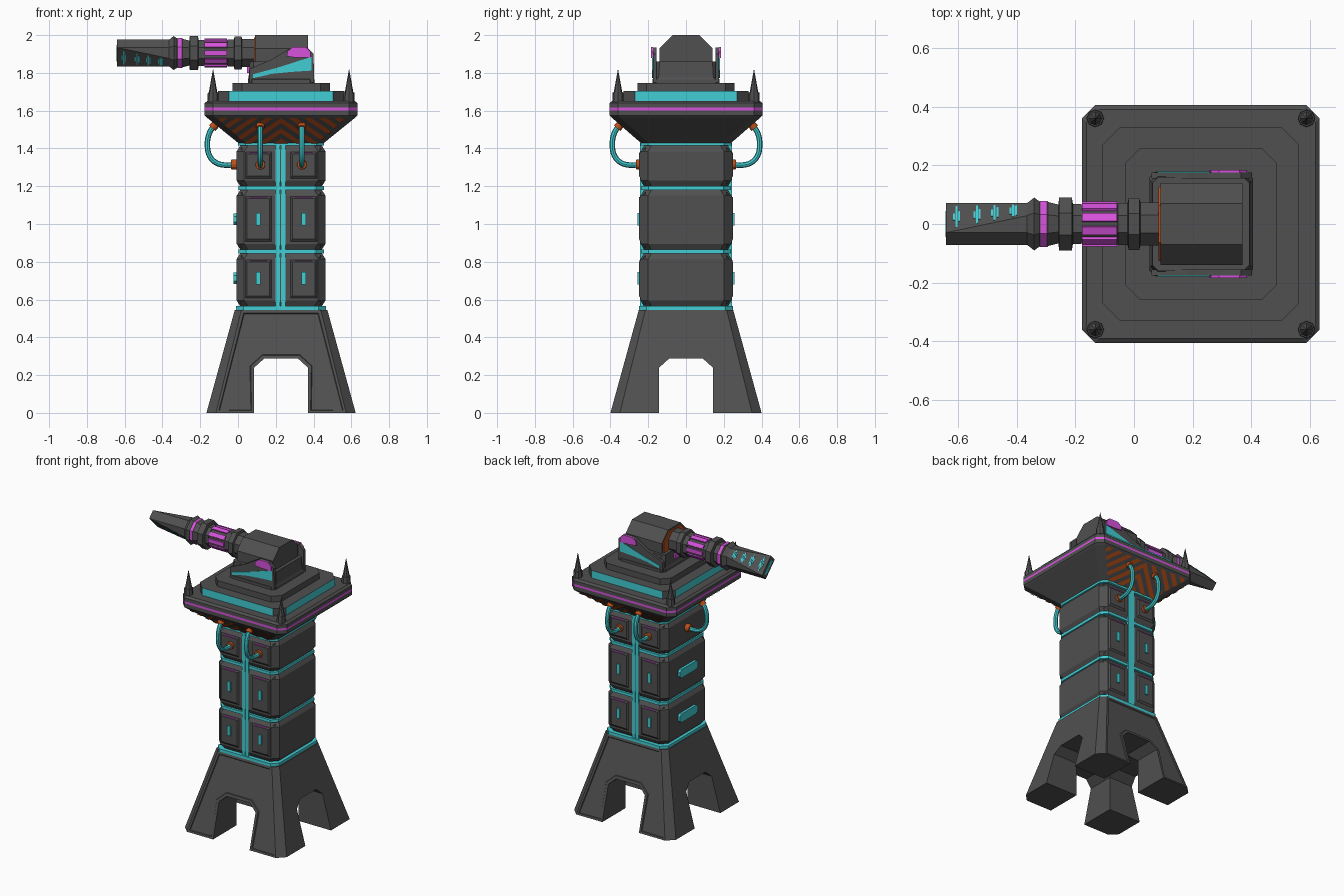
import bpy, bmesh, math
from mathutils import Vector, Matrix

if "Cube" in bpy.data.objects:
    bpy.data.objects.remove(bpy.data.objects["Cube"])

CX = 0.228   # tower axis
BZ = 1.905   # barrel axis height


def material(name, col):
    m = bpy.data.materials.new(name)
    m.diffuse_color = (*col, 1)
    m.use_nodes = True
    m.node_tree.nodes["Principled BSDF"].inputs["Base Color"].default_value = m.diffuse_color
    return m


GREY = material("dark grey", (0.08, 0.08, 0.08))
TEAL = material("teal", (0.055, 0.62, 0.66))
PINK = material("magenta", (0.68, 0.085, 0.72))
ORANGE = material("burnt orange", (0.5, 0.08, 0.01))


def finish(name, bm, *mats):
    bmesh.ops.recalc_face_normals(bm, faces=bm.faces)
    me = bpy.data.meshes.new(name)
    bm.to_mesh(me)
    bm.free()
    for m in mats:
        me.materials.append(m)
    ob = bpy.data.objects.new(name, me)
    bpy.context.collection.objects.link(ob)
    return ob


def skin(name, rings, mats, band_mats=None):
    """Join closed rings of points; band_mats gives a material slot per band."""
    bm = bmesh.new()
    vs = [[bm.verts.new(p) for p in r] for r in rings]
    n = len(vs[0])
    for k in range(len(vs) - 1):
        for i in range(n):
            j = (i + 1) % n
            f = bm.faces.new((vs[k][i], vs[k][j], vs[k + 1][j], vs[k + 1][i]))
            f.material_index = band_mats[k] if band_mats else 0
    bm.faces.new(vs[0])
    bm.faces.new(vs[-1])
    return finish(name, bm, *mats)


def octa(z, hx, hy, c):
    """Rectangle with cut corners around the tower axis."""
    q = [(hx, -hy + c), (hx, hy - c), (hx - c, hy), (-hx + c, hy),
         (-hx, hy - c), (-hx, -hy + c), (-hx + c, -hy), (hx - c, -hy)]
    return [(CX + x, y, z) for x, y in q]


def tier(name, rings, mat=GREY):
    return skin(name, [octa(*r) for r in rings], [mat])


def prism(name, prof, axis, a, b, mat):
    """Extrude a 2D profile along x (profile y,z) or y (profile x,z)."""
    at = (lambda p, t: (t, p[0], p[1])) if axis == 'x' else (lambda p, t: (p[0], t, p[1]))
    return skin(name, [[at(p, a) for p in prof], [at(p, b) for p in prof]], [mat])


def hull(name, pts, mat):
    bm = bmesh.new()
    for p in pts:
        bm.verts.new(p)
    bmesh.ops.convex_hull(bm, input=bm.verts)
    bmesh.ops.dissolve_limit(bm, angle_limit=0.02, verts=bm.verts, edges=bm.edges)
    return finish(name, bm, mat)


def box(name, lo, hi, mat):
    return hull(name, [(x, y, z) for x in (lo[0], hi[0]) for y in (lo[1], hi[1]) for z in (lo[2], hi[2])], mat)


def cyl(name, a, b, r1, r2, mat, n=12):
    a, b = Vector(a), Vector(b)
    d = b - a
    bm = bmesh.new()
    M = Matrix.Translation((a + b) / 2) @ d.to_track_quat('Z', 'Y').to_matrix().to_4x4()
    bmesh.ops.create_cone(bm, cap_ends=True, segments=n, radius1=r1, radius2=r2, depth=d.length, matrix=M)
    return finish(name, bm, mat)


# Splayed base with crossed archways and recessed front/back panels
base = tier("leg_base", [(0, 0.395, 0.4, 0.05), (0.545, 0.245, 0.25, 0.035)])
arch = [(-0.142, -0.1), (-0.142, 0.24), (-0.09, 0.287), (0.09, 0.287), (0.142, 0.24), (0.142, -0.1)]
cutters = [prism("arch_cutter_x", arch, 'x', -1, 1.5, GREY),
           prism("arch_cutter_y", [(x + CX, z) for x, z in arch], 'y', -1, 1, GREY)]
bpy.context.view_layer.objects.active = base
for c in cutters:
    c.hide_render = True
    mod = base.modifiers.new("arch", 'BOOLEAN')
    mod.object, mod.solver = c, 'EXACT'
    bpy.ops.object.modifier_apply(modifier=mod.name)
    bpy.data.objects.remove(c)
bm = bmesh.new()
bm.from_mesh(base.data)
panels = [f for f in bm.faces if abs(f.normal.y) > 0.9 and f.normal.z > 0.1]
bmesh.ops.inset_region(bm, faces=panels, thickness=0.02, depth=0)
bmesh.ops.inset_region(bm, faces=panels, thickness=0.005, depth=-0.006)
bm.to_mesh(base.data)
bm.free()

# Shaft: three bevelled blocks, pillow panels, slots and side lamps
for k, (z0, z1) in enumerate([(0.56, 0.85), (0.86, 1.185), (1.195, 1.42)]):
    tier(f"shaft_block_{k}", [(z0, 0.213, 0.22, 0.04), (z0 + 0.035, 0.235, 0.24, 0.04),
                              (z1 - 0.035, 0.235, 0.24, 0.04), (z1, 0.213, 0.22, 0.04)])
    for s in (-1, 1):
        for t in (-1, 1):
            x = CX + 0.12 * t
            pts = [(x + a * 0.092, s * 0.215, z) for a in (-1, 1) for z in (z0 + 0.015, z1 - 0.015)]
            pts += [(x + a * 0.06, s * 0.25, z) for a in (-1, 1) for z in (z0 + 0.06, z1 - 0.05)]
            hull("pillow_panel", pts, GREY)
            if k < 2:
                zc = (0.713, 1.025)[k]
                box("panel_slot", (x - 0.012, s * 0.245, zc - 0.034), (x + 0.012, s * 0.258, zc + 0.034), TEAL)
            box("panel_dash", (x - 0.045, s * 0.24, z1 - 0.047), (x + 0.045, s * 0.25, z1 - 0.042), PINK)
    if k < 2:
        pill = [(-0.1, -0.015), (-0.1, 0.015), (-0.083, 0.03), (0.083, 0.03),
                (0.1, 0.015), (0.1, -0.015), (0.083, -0.03), (-0.083, -0.03)]
        prism("side_lamp", [(y, z + (0.713, 1.025)[k]) for y, z in pill], 'x', CX - 0.252, CX - 0.23, TEAL)
for z, h in [(0.555, 0.238), (0.855, 0.226), (1.19, 0.226), (1.425, 0.228)]:
    tier("glow_band", [(z - 0.01, h, h + 0.012, 0.04), (z + 0.01, h, h + 0.012, 0.04)], TEAL)
for s in (-1, 1):
    for t in (-1, 1):
        x = CX - 0.003 + t * 0.0135
        box("centre_strip", (x - 0.012, s * 0.21, 0.55), (x + 0.012, s * 0.243, 1.43), TEAL)

# Platform: flared underside, rim with a glowing line, stepped top
skin("platform", [octa(*r) for r in [
    (1.43, 0.228, 0.24, 0.04), (1.565, 0.395, 0.395, 0.045), (1.575, 0.405, 0.405, 0.045),
    (1.602, 0.405, 0.405, 0.045), (1.617, 0.405, 0.405, 0.045), (1.64, 0.405, 0.405, 0.045),
    (1.652, 0.39, 0.39, 0.042)]], [GREY, PINK], [0, 0, 0, 1, 0, 0])
step = tier("platform_step", [(1.65, 0.335, 0.33, 0.06), (1.705, 0.335, 0.33, 0.06)])
step.data.materials.append(TEAL)
for f in step.data.polygons:
    if max(abs(f.normal.x), abs(f.normal.y)) > 0.9:
        f.material_index = 1
tier("turret_plinth", [(1.70, 0.258, 0.258, 0.05), (1.747, 0.258, 0.258, 0.05)])
for sx in (-1, 1):
    for sy in (-1, 1):
        x, y = CX + sx * 0.36, sy * 0.36
        cyl("spike_foot", (x, y, 1.645), (x, y, 1.695), 0.03, 0.028, GREY, 8)
        cyl("spike", (x, y, 1.695), (x, y, 1.817), 0.023, 0.001, GREY, 8)


# Hazard chevrons under the platform: a flat sheet is sliced, then laid on the slope
def chevrons(d):
    bm = bmesh.new()
    bm.faces.new([bm.verts.new(p) for p in ((-0.195, 0, 0), (0.195, 0, 0), (0.345, 1, 0), (-0.345, 1, 0))])
    s = 0.04
    cuts = [((0, 0, 0), (1, 0, 0))]
    cuts += [((t * k * s, 0, 0), (t, 0.2, 0)) for k in range(1, 15) for t in (-1, 1)]
    for co, no in cuts:
        bmesh.ops.bisect_plane(bm, geom=bm.verts[:] + bm.edges[:] + bm.faces[:], plane_co=co, plane_no=no)
    blank = []
    for f in bm.faces:
        c = f.calc_center_median()
        if int((abs(c.x) + 0.2 * c.y) / s) % 2:
            blank.append(f)
    bmesh.ops.delete(bm, geom=blank, context='FACES')
    inner = 0.24 if d.y else 0.228
    side = Vector((-d.y, d.x, 0))
    for v in bm.verts:
        u, w = v.co.x, v.co.y
        v.co = Vector((CX, 0, 1.426 + 0.135 * w)) + side * u + d * (inner + (0.395 - inner) * w + 0.002)
    ob = finish("hazard_chevrons", bm, ORANGE)
    ob.data.update()
    if ob.data.polygons[0].normal.dot(d) < 0:
        ob.data.flip_normals()


# Hoses from the shaft up to the underside, with couplings
def hose(d, off):
    o = Vector((CX, 0, 0)) + Vector((-d.y, d.x, 0)) * off
    path = [(0.24, 1.315), (0.30, 1.312), (0.345, 1.325), (0.378, 1.36), (0.39, 1.42),
            (0.38, 1.48), (0.362, 1.51), (0.335, 1.54)]
    pts = [o + d * r + Vector((0, 0, z)) for r, z in path]
    cu = bpy.data.curves.new("hose", 'CURVE')
    cu.dimensions, cu.bevel_depth, cu.bevel_resolution, cu.resolution_u = '3D', 0.0145, 2, 4
    sp = cu.splines.new('BEZIER')
    sp.bezier_points.add(len(pts) - 1)
    for b, p in zip(sp.bezier_points, pts):
        b.co, b.handle_left_type, b.handle_right_type = p, 'AUTO', 'AUTO'
    cu.materials.append(TEAL)
    ob = bpy.data.objects.new("hose", cu)
    bpy.context.collection.objects.link(ob)
    bpy.ops.object.select_all(action='DESELECT')
    ob.select_set(True)
    bpy.context.view_layer.objects.active = ob
    bpy.ops.object.convert(target='MESH')
    bpy.ops.object.shade_smooth_by_angle()
    cyl("hose_coupling", pts[0] - d * 0.01, pts[0] + d * 0.025, 0.028, 0.025, ORANGE)
    cyl("hose_coupling", pts[-1], pts[-2] + (pts[-2] - pts[-1]) * 0.1, 0.022, 0.022, ORANGE)


for d, offs in [(Vector((0, -1, 0)), (-0.11, 0.11)), (Vector((0, 1, 0)), (-0.11, 0.11)), (Vector((-1, 0, 0)), (0,))]:
    chevrons(d)
    for off in offs:
        hose(d, off)

# Turret: low base, curved side guards with coloured plates, faceted housing
tier("turret_base", [(1.745, 0.176, 0.178, 0.022), (1.765, 0.176, 0.178, 0.022),
                     (1.775, 0.172, 0.165, 0.02), (1.86, 0.165, 0.16, 0.02)])
guard = [(0.06, 1.75), (0.06, 1.82), (0.1, 1.838), (0.18, 1.872), (0.25, 1.915), (0.29, 1.935),
         (0.365, 1.935), (0.4, 1.9), (0.403, 1.75)]
swoosh = [(0.08, 1.772), (0.08, 1.793), (0.2, 1.825), (0.28, 1.85), (0.388, 1.885), (0.388, 1.812),
          (0.28, 1.805), (0.18, 1.795)]
badge = [(0.258, 1.888), (0.262, 1.915), (0.29, 1.937), (0.36, 1.937), (0.385, 1.912), (0.385, 1.88), (0.3, 1.882)]
for s in (-1, 1):
    prism("side_guard", guard, 'y', s * 0.155, s * 0.176, GREY)
    prism("guard_swoosh", swoosh, 'y', s * 0.17, s * 0.179, TEAL)
    prism("guard_plate", badge, 'y', s * 0.175, s * 0.184, PINK)
prof = [(-0.14, 1.75), (-0.14, 1.93), (-0.07, 2.0), (0.07, 2.0), (0.14, 1.93), (0.14, 1.75)]
prism("turret_housing", prof, 'x', 0.09, 0.37, GREY)
prism("housing_front_plate", [(y * 0.9, BZ + (z - BZ) * 0.88) for y, z in prof], 'x', 0.084, 0.092, ORANGE)
box("chin_lamp", (0.047, -0.05, 1.8), (0.07, 0.05, 1.835), PINK)

# Barrel: eight-sided turned profile along x
turned = [(0.1, 0.074), (0.022, 0.074), (0.018, 0.088), (-0.018, 0.088), (-0.022, 0.072), (-0.055, 0.072),
          (-0.056, 0.066), (-0.18, 0.066), (-0.181, 0.068), (-0.208, 0.068), (-0.212, 0.09), (-0.255, 0.09),
          (-0.258, 0.066), (-0.29, 0.074), (-0.297, 0.079), (-0.318, 0.079), (-0.322, 0.077), (-0.34, 0.09),
          (-0.366, 0.07)]
bands = [1 if i == 14 else 0 for i in range(len(turned) - 1)]
corner = [math.radians(22.5 + 45 * i) for i in range(8)]
K = 1 / math.cos(math.radians(22.5))
skin("barrel", [[(x, K * r * math.cos(a), BZ + K * r * math.sin(a)) for a in corner] for x, r in turned],
     [GREY, PINK], bands)
for i in range(10):
    bar = box("barrel_cell", (-0.178, -0.014, 0.055), (-0.058, 0.014, 0.076), PINK)
    bar.data.transform(Matrix.Translation((0, 0, BZ)) @ Matrix.Rotation(math.radians(36 * i + 18), 4, 'X'))

# Muzzle: octagon pinched to a diagonal blade, waveform marks on both slopes
tilt = Matrix.Translation((0, 0, BZ)) @ Matrix.Rotation(math.radians(-45), 4, 'X')
X0, X1, R, C = -0.36, -0.64, 0.071, 0.0295
pts = [(X0, a * p, b * q) for a in (-1, 1) for b in (-1, 1) for p, q in ((R, C), (C, R))]
pts += [(X1, a * R, b * C) for a in (-1, 1) for b in (-1, 1)]
parts = [hull("muzzle", pts, GREY), box("muzzle_tip_glow", (X1 - 0.002, -0.05, -0.012), (X1 + 0.01, 0.05, 0.012), TEAL)]
for s in (-1, 1):
    for i, x in enumerate((-0.605, -0.535, -0.475, -0.412)):
        for dx, w in ((-0.009, 0.016), (0, 0.05 - 0.007 * i), (0.009, 0.024)):
            zt = [C + (R - C) * (e - X1) / (X0 - X1) for e in (x + dx - 0.0035, x + dx + 0.0035)]
            xs = (x + dx - 0.0035, x + dx + 0.0035)
            q = [(xs[k], a * w, s * (zt[k] + h)) for k in (0, 1) for a in (-1, 1) for h in (-0.002, 0.0015)]
            parts.append(hull("wave_mark", q, TEAL))
for p in parts:
    p.data.transform(tilt)
